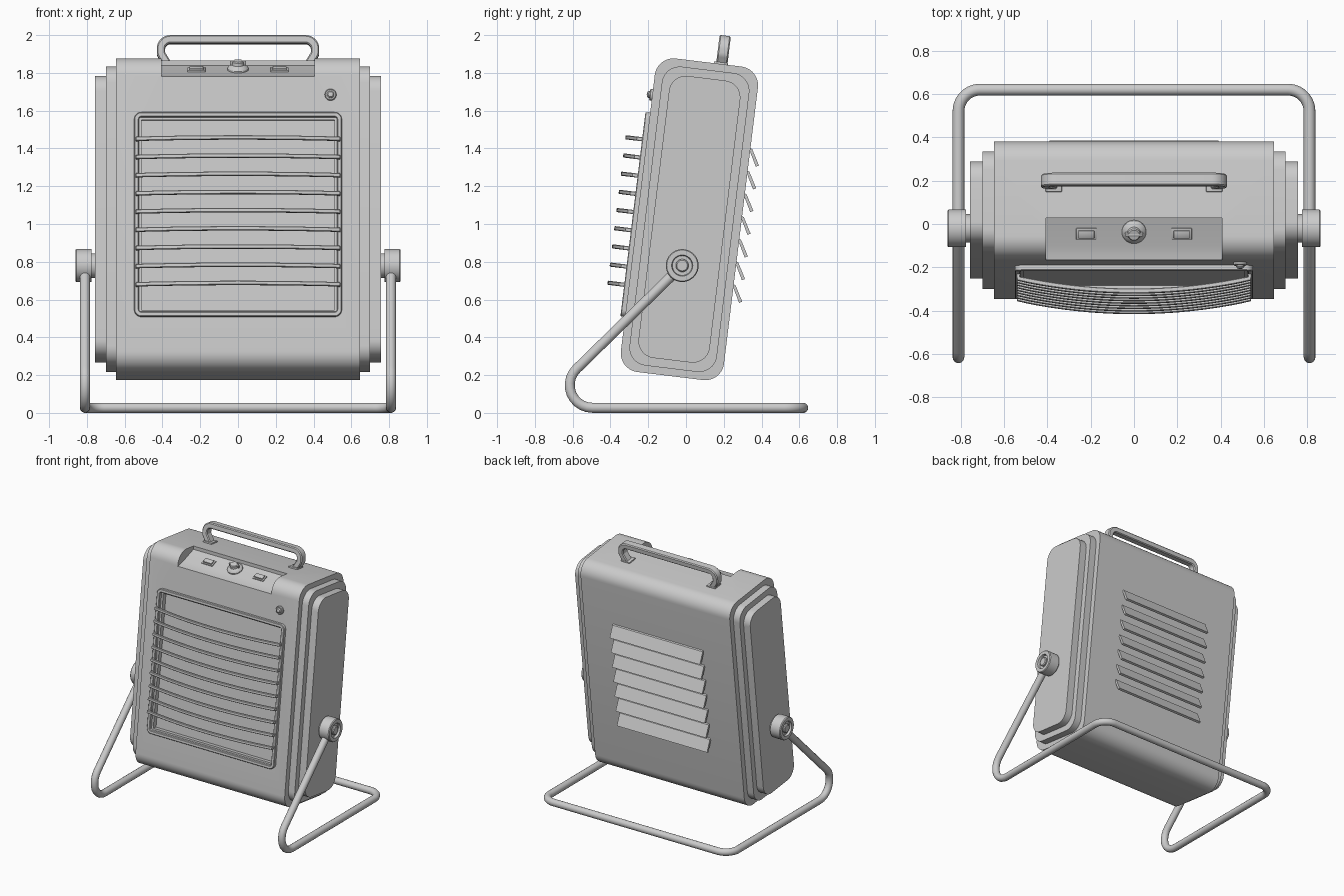
import bpy, bmesh, math
from mathutils import Vector as V, Matrix as Mx

if "Cube" in bpy.data.objects:
    bpy.data.objects.remove(bpy.data.objects["Cube"])

# Tilted body frame: x = width, y = depth, z = height of the heater
TILT = Mx.Translation((0, 0.018, 1.025)) @ Mx.Rotation(math.radians(-7), 4, 'X')
WORLD = Mx.Identity(4)


def smooth(ob):
    bpy.ops.object.select_all(action='DESELECT')
    ob.select_set(True)
    bpy.context.view_layer.objects.active = ob
    bpy.ops.object.shade_smooth_by_angle(angle=math.radians(32))


def make(name, bm, m=WORLD):
    bmesh.ops.transform(bm, matrix=m, verts=bm.verts)
    bmesh.ops.recalc_face_normals(bm, faces=bm.faces)
    me = bpy.data.meshes.new(name)
    bm.to_mesh(me)
    bm.free()
    ob = bpy.data.objects.new(name, me)
    bpy.context.collection.objects.link(ob)
    smooth(ob)
    return ob


def fillet(pts, radii, closed=False, n=10):
    """Polyline with rounded corners; radius 0 keeps the point."""
    pts, out = [V(p) for p in pts], []
    for i, b in enumerate(pts):
        r = radii[i]
        if r == 0 or (not closed and i in (0, len(pts) - 1)):
            out.append(b)
            continue
        da = (pts[i - 1] - b).normalized()
        dc = (pts[(i + 1) % len(pts)] - b).normalized()
        h = da.angle(dc) / 2
        c = b + (da + dc).normalized() * (r / math.sin(h))
        t = r / math.tan(h)
        s, e = (b + da * t - c).normalized(), (b + dc * t - c).normalized()
        out += [c + s.slerp(e, k / n) * r for k in range(n + 1)]
    return out


def prism(name, pts, x0, x1, m=WORLD):
    """Extrude a (y, z) outline along x."""
    bm = bmesh.new()
    f = bm.faces.new([bm.verts.new((x0, p[0], p[1])) for p in pts])
    ext = bmesh.ops.extrude_face_region(bm, geom=[f])['geom']
    bmesh.ops.translate(bm, vec=(x1 - x0, 0, 0),
                        verts=[g for g in ext if isinstance(g, bmesh.types.BMVert)])
    return make(name, bm, m)


def box(name, centre, size, m=WORLD, bevel=0.0):
    bm = bmesh.new()
    bmesh.ops.create_cube(bm, size=1, matrix=Mx.Translation(centre) @ Mx.Diagonal((*size, 1)))
    if bevel:
        bmesh.ops.bevel(bm, geom=bm.edges[:], offset=bevel, segments=2, affect='EDGES', profile=0.5)
    return make(name, bm, m)


def lathe(name, prof, m=WORLD, n=40):
    """Spin (radius, height) points about z."""
    bm = bmesh.new()
    vs = [bm.verts.new((r, 0, h)) for r, h in prof]
    es = [bm.edges.new(p) for p in zip(vs, vs[1:])]
    bmesh.ops.spin(bm, geom=vs + es, cent=(0, 0, 0), axis=(0, 0, 1),
                   angle=2 * math.pi, steps=n, use_duplicate=False)
    bmesh.ops.remove_doubles(bm, verts=bm.verts, dist=1e-5)
    return make(name, bm, m)


def sweep(name, path, side, a, b, m=WORLD, closed=False, bev=0.3):
    """Sweep a chamfered bar (half sizes a in plane, b along side) along a planar path."""
    side, bm, rings, n = V(side), bmesh.new(), [], len(path)
    c = bev * min(a, b)
    sec = [(a, b - c), (a - c, b), (c - a, b), (-a, b - c),
           (-a, c - b), (c - a, -b), (a - c, -b), (a, c - b)]
    for i, p in enumerate(path):
        prev = path[i - 1] if closed or i else p
        nxt = path[(i + 1) % n] if closed or i < n - 1 else p
        t = (nxt - prev).normalized()
        nrm = side.cross(t).normalized()
        rings.append([bm.verts.new(p + nrm * u + side * w) for u, w in sec])
    for i in range(n if closed else n - 1):
        r, s = rings[i], rings[(i + 1) % n]
        for k in range(8):
            bm.faces.new((r[k], r[(k + 1) % 8], s[(k + 1) % 8], s[k]))
    if not closed:
        bm.faces.new(rings[0])
        bm.faces.new(rings[-1])
    return make(name, bm, m)


def cut(ob, cutter):
    md = ob.modifiers.new('cut', 'BOOLEAN')
    md.operation, md.solver, md.object = 'DIFFERENCE', 'EXACT', cutter
    bpy.context.view_layer.objects.active = ob
    bpy.ops.object.modifier_apply(modifier=md.name)
    bpy.data.objects.remove(cutter)
    smooth(ob)


def rounded(hy, hz, r):
    c = [(-hy, -hz, 0), (hy, -hz, 0), (hy, hz, 0), (-hy, hz, 0)]
    return [(p.x, p.y) for p in fillet(c, [r] * 4, True)]


# Main housing with the grille recess and the control panel notch
body = prism('housing', rounded(0.275, 0.836, 0.1), -0.645, 0.645, TILT)
cut(body, box('grille_cutter', (0, -0.29, -0.01), (1.02, 0.10, 1.014), TILT))
cut(body, prism('panel_cutter', [(-0.3, 1.765), (-0.14, 1.785), (-0.10, 1.795), (0.028, 1.84),
                                 (0.028, 2.05), (-0.3, 2.05)], -0.405, 0.405))

# Stepped side caps and pivots
for s, nm in ((-1, 'left'), (1, 'right')):
    prism(nm + '_inner_cap', rounded(0.233, 0.797, 0.095), s * 0.64, s * 0.70, TILT)
    prism(nm + '_outer_cap', rounded(0.19, 0.752, 0.09), s * 0.69, s * 0.757, TILT)
    at = Mx.Translation((0, -0.02, 0.78)) @ Mx.Rotation(s * math.pi / 2, 4, 'Y')
    lathe(nm + '_pivot', [(0, 0.74), (0.065, 0.74), (0.065, 0.775), (0.087, 0.775), (0.087, 0.855),
                          (0.082, 0.861), (0.056, 0.861), (0.052, 0.845), (0.034, 0.845),
                          (0.034, 0.855), (0.028, 0.861), (0, 0.861)], at)

# Bent tube stand
half = [(0.81, -0.02, 0.78), (0.81, -0.79, 0.027), (0.81, 0.62, 0.027)]
path = fillet(half + [(-x, y, z) for x, y, z in reversed(half)], [0, 0.12, 0.1, 0.1, 0.12, 0])
cu = bpy.data.curves.new('stand', 'CURVE')
cu.dimensions, cu.bevel_depth, cu.bevel_resolution, cu.use_fill_caps = '3D', 0.027, 5, True
sp = cu.splines.new('POLY')
sp.points.add(len(path) - 1)
for pt, p in zip(sp.points, path):
    pt.co = (*p, 1)
stand = bpy.data.objects.new('stand', cu)
bpy.context.collection.objects.link(stand)
bpy.ops.object.select_all(action='DESELECT')
stand.select_set(True)
bpy.context.view_layer.objects.active = stand
bpy.ops.object.convert(target='MESH')
smooth(bpy.context.object)

# Carry handle with feet
half = [(0.365, 0.07, 0.82), (0.408, 0.07, 0.89), (0.408, 0.07, 0.966)]
sweep('handle', fillet(half + [(-x, y, z) for x, y, z in reversed(half)],
                       [0, 0.03, 0.05, 0.05, 0.03, 0]), (0, 1, 0), 0.022, 0.03, TILT)
for s in (-1, 1):
    box('handle_foot', (s * 0.37, 0.065, 0.838), (0.075, 0.075, 0.016), TILT, 0.004)

# Grille frame and bowed bars
ring = [(sx, -0.284, -0.01 + sz) for sx, sz in
        ((-0.537, -0.532), (0.537, -0.532), (0.537, 0.532), (-0.537, 0.532))]
sweep('grille_frame', fillet(ring, [0.025] * 4, True), (0, 1, 0), 0.0125, 0.016, TILT, True)
for i in range(9):
    z = (i - 4) * 0.097 + 0.002
    arc = [V((x, -0.378 + 0.058 * (x / 0.533) ** 2, z)) for x in [k * 0.0533 for k in range(-10, 11)]]
    ends = [V((s * 0.533, -0.285, z)) for s in (-1, 1)]
    sweep('grille_bar', [ends[0]] + arc + [ends[1]], (0, 0, 1), 0.011, 0.011, TILT)

# Rear louvres
for i in range(7):
    z = 0.319 - i * 0.121
    prism('rear_louvre', [(0.262, z + 0.10), (0.285, z + 0.09), (0.331, z + 0.008), (0.315, z)],
          -0.39, 0.39, TILT)

# Control knob, switches and indicator
panel = Mx.Translation((0, -0.035, 1.817)) @ Mx.Rotation(math.radians(19.3), 4, 'X')
lathe('knob', [(0, -0.01), (0.056, -0.01), (0.056, 0.008), (0.048, 0.02), (0.032, 0.028),
               (0.029, 0.045), (0.024, 0.05), (0, 0.05)], panel)
box('knob_grip', (0, 0, 0.038), (0.085, 0.014, 0.026), panel, 0.004)
for s in (-1, 1):
    box('switch_bezel', (s * 0.22, -0.01, 0), (0.094, 0.056, 0.016), panel, 0.003)
    box('switch', (s * 0.22, -0.01, 0.008), (0.074, 0.038, 0.02), panel, 0.004)
lamp = TILT @ Mx.Translation((0.49, -0.275, 0.63)) @ Mx.Rotation(math.pi / 2, 4, 'X')
lathe('indicator', [(0, -0.01), (0.031, -0.01), (0.031, 0.01), (0.026, 0.014), (0.019, 0.014),
                    (0.019, 0.02), (0.013, 0.027), (0, 0.03)], lamp, 24)
